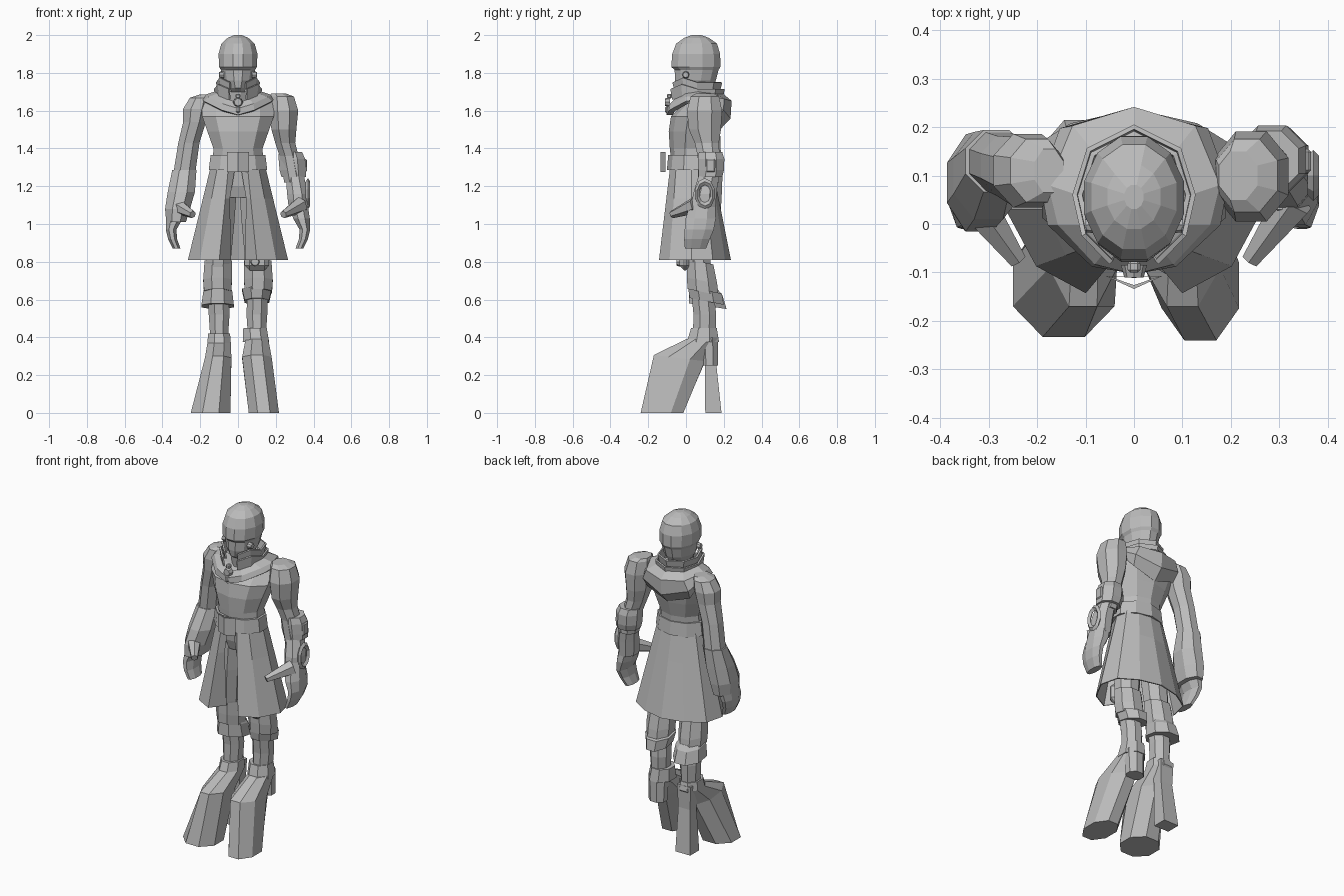
import bpy, bmesh, math
from mathutils import Matrix, Vector

grey = bpy.data.materials.new("plain_grey")
grey.diffuse_color = (0.5, 0.5, 0.5, 1)


def finish(name, bm, thick=0):
    bmesh.ops.recalc_face_normals(bm, faces=bm.faces)
    me = bpy.data.meshes.new(name)
    bm.to_mesh(me)
    bm.free()
    me.materials.append(grey)
    ob = bpy.data.objects.new(name, me)
    bpy.context.collection.objects.link(ob)
    if thick:
        m = ob.modifiers.new("thickness", 'SOLIDIFY')
        m.thickness = thick
        m.offset = 0
    return ob


def loft(name, rings, n=8, tilt=0):
    """Closed skin over elliptical rings (x, y, z, rx, ry[, tilt])."""
    bm = bmesh.new()
    loops = []
    for r in rings:
        x, y, z, rx, ry = r[:5]
        t = r[5] if len(r) > 5 else tilt
        k = 1 / math.cos(math.pi / n)
        loop = []
        for i in range(n):
            a = (i + 0.5) * 2 * math.pi / n
            dy = k * ry * math.sin(a)
            loop.append(bm.verts.new((x + k * rx * math.cos(a), y + dy, z + t * dy)))
        loops.append(loop)
    for a, b in zip(loops, loops[1:]):
        for i in range(n):
            j = (i + 1) % n
            bm.faces.new((a[i], a[j], b[j], b[i]))
    bm.faces.new(loops[0])
    bm.faces.new(loops[-1])
    return finish(name, bm)


def strip(name, rows, thick):
    """Thin cloth through rows of points; each row is a right half, mirrored."""
    bm = bmesh.new()
    grid = []
    for row in rows:
        full = row + [(-x, y, z) for x, y, z in reversed(row) if x > 1e-5]
        if row[0][0] < 1e-5:
            full.append(row[0])
        grid.append([bm.verts.new(p) for p in full])
    for a, b in zip(grid, grid[1:]):
        for i in range(len(a) - 1):
            bm.faces.new((a[i], a[i + 1], b[i + 1], b[i]))
    bmesh.ops.remove_doubles(bm, verts=bm.verts, dist=1e-4)
    return finish(name, bm, thick)


def box(name, loc, size, bevel=0.0):
    bm = bmesh.new()
    bmesh.ops.create_cube(bm, size=1, matrix=Matrix.Translation(loc) @ Matrix.Diagonal((*size, 1)))
    if bevel:
        bmesh.ops.bevel(bm, geom=bm.edges[:], offset=bevel, segments=1, affect='EDGES')
    return finish(name, bm)


def taper(name, p, q, r1, r2, n=8):
    """Tapered rod from p to q."""
    p, q = Vector(p), Vector(q)
    bm = bmesh.new()
    rot = (q - p).to_track_quat('Z', 'Y').to_matrix().to_4x4()
    bmesh.ops.create_cone(bm, cap_ends=True, segments=n, radius1=r1, radius2=r2,
                          depth=(q - p).length, matrix=Matrix.Translation((p + q) / 2) @ rot)
    return finish(name, bm)


def flip(s, rings):
    return [(s * r[0], *r[1:]) for r in rings]


# Head with a brow ledge over the narrower mask
loft("head", [(0, .06, 1.64, .065, .07), (0, .06, 1.70, .06, .08), (0, .045, 1.72, .055, .095),
              (0, .05, 1.76, .08, .108), (0, .056, 1.815, .09, .116), (0, .052, 1.832, .1, .13),
              (0, .054, 1.90, .103, .127), (0, .056, 1.955, .088, .108),
              (0, .056, 1.985, .055, .066), (0, .056, 2.0, .02, .025)], 12)
for s in (-1, 1):
    taper("ear_knob", (s * .075, 0, 1.79), (s * .1, -.002, 1.79), .02, .015)

# Standing collar bands, open at the front
band = [(.045, -.075), (.1, -.02), (.118, .06), (.09, .15), (0, .195)]


def collar(name, k, z0, z1, flare):
    strip(name, [[(x * k, .05 + (y - .05) * k, z0) for x, y in band],
                 [(x * k * flare, .05 + (y - .05) * k * flare, z1 + .025 * (i == 1))
                  for i, (x, y) in enumerate(band)]], .01)


collar("collar_lower", .96, 1.66, 1.715, 1.08)
collar("collar_upper", .86, 1.70, 1.75, 1.1)

# Hood draped over the shoulders, falling to a point at front and back
strip("hood", [
    [(0, -.07, 1.64), (.06, -.055, 1.66), (.1, 0, 1.69), (.115, .06, 1.70), (.085, .15, 1.69), (0, .19, 1.69)],
    [(0, -.10, 1.61), (.08, -.08, 1.635), (.155, 0, 1.67), (.175, .08, 1.68), (.125, .20, 1.66), (0, .238, 1.65)],
    [(0, -.10, 1.58), (.085, -.085, 1.605), (.175, 0, 1.65), (.19, .085, 1.665), (.15, .195, 1.605), (0, .232, 1.56)],
    [(0, -.07, 1.58), (.08, -.06, 1.60), (.16, .01, 1.64), (.18, .09, 1.65), (.14, .165, 1.55), (0, .175, 1.50)],
], .008)

# Throat clasp
taper("clasp", (0, -.085, 1.645), (0, -.11, 1.645), .027, .02)
box("clasp_top", (0, -.088, 1.677), (.026, .025, .025), .006)
box("clasp_drop", (0, -.1, 1.605), (.024, .022, .035), .007)

# Torso
loft("torso", [(0, .03, 1.30, .135, .1), (0, .03, 1.40, .13, .11), (0, .04, 1.49, .162, .125),
               (0, .055, 1.57, .19, .128), (0, .085, 1.645, .19, .085), (0, .08, 1.685, .13, .06)], 10)

# Belt and angled buckle plate
loft("belt", [(0, .027, 1.285, .155, .122), (0, .027, 1.365, .145, .115)], 10)
strip("buckle", [[(0, -.13, z), (.055, -.108, z)] for z in (1.275, 1.38)], .008)

# Long coat skirt, open at the front
waist = [(.015, -.07), (.05, -.08), (.105, -.05), (.14, .03), (.125, .09), (.07, .125), (0, .135)]
hem = [(.04, -.055), (.1, -.14), (.2, -.085), (.262, .03), (.235, .14), (.13, .205), (0, .235)]
rows = []
for t in (0, .35, 1):
    row = [(a[0] + (b[0] - a[0]) * t, a[1] + (b[1] - a[1]) * t, 1.31 - .5 * t)
           for a, b in zip(waist, hem)]
    if t == .35:
        row[0] = (.045, -.065, row[0][2])
    rows.append(row)
strip("coat_skirt", rows, .006)

# Hips
loft("hips", [(0, .035, 1.32, .12, .085), (0, .045, 1.2, .13, .085), (0, .05, 1.14, .1, .07)])

# Puffed arm with a forearm guard
loft("left_upper_arm", [(.215, .1, 1.69, .04, .05), (.233, .1, 1.675, .063, .075), (.242, .098, 1.6, .077, .093),
                        (.243, .1, 1.5, .066, .085), (.25, .11, 1.43, .053, .064),
                        (.27, .12, 1.36, .05, .058), (.295, .12, 1.22, .05, .055)])
loft("left_arm_guard", [(.295, .13, 1.25, .065, .062), (.29, .133, 1.285, .07, .068),
                        (.285, .133, 1.345, .07, .07), (.278, .13, 1.38, .062, .062)])
box("guard_buckle", (.355, .13, 1.31), (.02, .05, .07), .006)
loft("left_forearm", [(.3, .12, 1.26, .048, .052), (.315, .1, 1.16, .055, .062),
                      (.32, .09, 1.07, .05, .065)])

# Ring-shaped wrist device
bpy.ops.mesh.primitive_torus_add(major_segments=10, minor_segments=4, major_radius=.043,
                                 minor_radius=.012, location=(.37, .1, 1.16),
                                 rotation=(0, math.pi / 2, 0))
ring = bpy.context.object
ring.name = "wrist_ring"
ring.scale = (1.5, 1, 1)
ring.data.materials.append(grey)

# Plain arm with a sloping shoulder and a wide sleeve
loft("right_upper_arm", [(-.175, .11, 1.685, .03, .045), (-.2, .11, 1.668, .055, .065),
                         (-.22, .11, 1.61, .07, .076), (-.23, .11, 1.54, .06, .07),
                         (-.26, .12, 1.43, .056, .062), (-.284, .13, 1.27, .058, .06)])
loft("right_sleeve", [(-.284, .13, 1.285, .064, .064), (-.3, .1, 1.17, .072, .09),
                      (-.32, .085, 1.08, .066, .1), (-.328, .08, 1.01, .052, .094)])

# Hands with curled fingers and downward thumbs
for s, side in ((-1, "right"), (1, "left")):
    loft(side + "_hand", flip(s, [(.315, .09, 1.13, .05, .06), (.336, .078, 1.03, .044, .08),
                                  (.354, .07, .97, .028, .077), (.346, .058, .92, .024, .068),
                                  (.325, .05, .87, .02, .056)]))
    taper(side + "_thumb", (s * .33, .05, 1.10), (s * .24, -.075, 1.05), .045, .02, 6)

# Legs: thigh, shin, knee wraps
for s, side in ((-1, "right"), (1, "left")):
    loft(side + "_leg", flip(s, [(.07, .05, 1.22, .066, .075), (.09, .055, 1.0, .07, .075),
                                 (.105, .065, .8, .066, .065), (.105, .085, .66, .055, .06),
                                 (.1, .1, .52, .055, .06), (.1, .095, .37, .045, .06)]))
    loft(side + "_knee_wrap", flip(s, [(.108, .09, .64, .072, .082, -.2), (.108, .085, .70, .076, .08, -.2),
                                       (.105, .075, .80, .072, .07, -.2)]))
loft("right_knee_cuff", [(-.108, .115, .565, .086, .1, -.15), (-.107, .105, .64, .076, .088, -.2),
                         (-.105, .1, .665, .06, .07, -.2)])
loft("left_knee_cuff", [(.1, .11, .59, .065, .09, -.2), (.1, .1, .65, .078, .09, -.2)])
box("knee_pouch", (.1, -.005, .815), (.13, .06, .12), .025)
taper("pouch_button", (.09, -.025, .80), (.09, -.05, .80), .028, .02)

# Oversized boots with an arched sole
loft("right_boot", [(-.1, .09, .42, .058, .07), (-.1, .085, .37, .062, .085),
                    (-.105, -.035, .285, .07, .135, -.12), (-.145, -.125, 0, .105, .108)])
loft("left_boot", [(.1, .085, .39, .06, .085), (.1, -.035, .29, .078, .135, -.12),
                   (.137, -.127, 0, .08, .113)])
loft("left_boot_cuff", [(.095, .09, .375, .07, .085), (.09, .095, .45, .062, .068)])
loft("left_boot_heel", [(.1, .12, .40, .055, .05), (.1, .125, .25, .05, .045)])

# Tall slab heel of the right boot
loft("right_boot_heel", [(-.1, .125, .4, .045, .04), (-.1, .13, .26, .04, .03),
                         (-.11, .145, 0, .05, .043)], 4)
